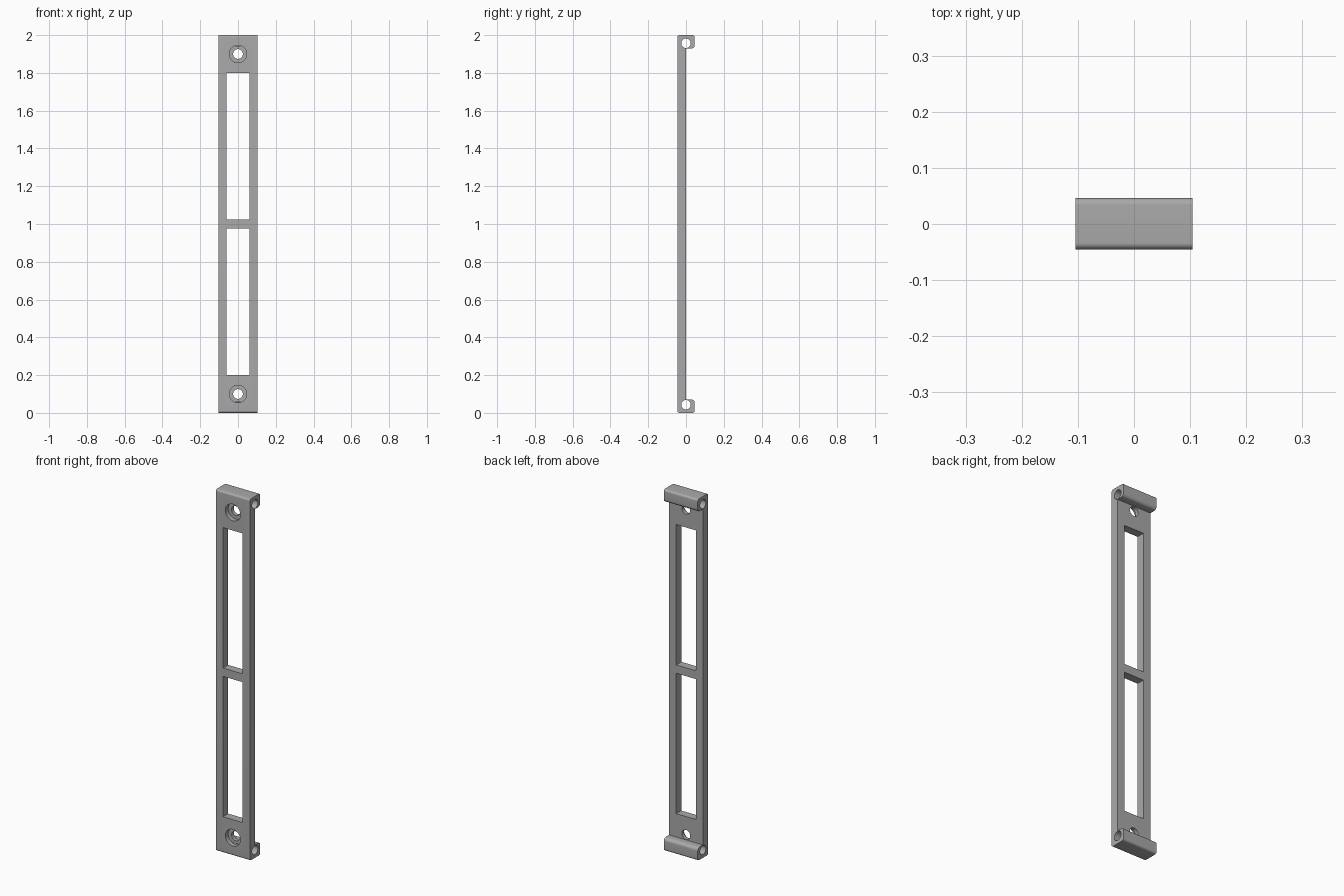
import bpy
import bmesh
from math import pi
from mathutils import Matrix, Vector

cube = bpy.data.objects.get("Cube")
if cube:
    bpy.data.objects.remove(cube, do_unlink=True)

HALF_W, FRONT, BACK, PLATE_BACK = 0.104, -0.045, 0.046, 0.0
LUG = 0.071          # height of each end lug
PIN_Z = 0.043        # pin hole distance from the end
SCREW_Z = 0.1        # screw hole distance from the end

grey = bpy.data.materials.new("plain grey")
grey.use_nodes = True
colour = (0.4, 0.4, 0.4, 1)
grey.diffuse_color = colour
grey.node_tree.nodes["Principled BSDF"].inputs["Base Color"].default_value = colour


def to_object(name, bm):
    bmesh.ops.recalc_face_normals(bm, faces=bm.faces)
    mesh = bpy.data.meshes.new(name)
    bm.to_mesh(mesh)
    bm.free()
    mesh.materials.append(grey)
    obj = bpy.data.objects.new(name, mesh)
    bpy.context.collection.objects.link(obj)
    return obj


def rounded(corners, steps=6):
    """Round each (y, z, radius) right-angle corner of a closed outline."""
    points = []
    for i, (y, z, r) in enumerate(corners):
        p = Vector((y, z))
        if r == 0:
            points.append(p)
            continue
        a = (Vector(corners[i - 1][:2]) - p).normalized() * r
        b = (Vector(corners[(i + 1) % len(corners)][:2]) - p).normalized() * r
        centre = p + a + b
        for s in range(steps + 1):
            d = (-b).lerp(-a, s / steps).normalized() * r
            points.append(centre + d)
    return points


def cylinder(name, radius, depth, matrix):
    bm = bmesh.new()
    bmesh.ops.create_cone(bm, cap_ends=True, segments=40, radius1=radius,
                          radius2=radius, depth=depth, matrix=matrix)
    return to_object(name, bm)


def block(name, size, centre):
    bm = bmesh.new()
    bmesh.ops.create_cube(bm, size=1, matrix=Matrix.Translation(centre) @ Matrix.Diagonal((*size, 1)))
    return to_object(name, bm)


# Side outline: flat plate with a rounded lug at both ends
lower = [(FRONT, 0, 0.011), (BACK, 0, 0.012), (BACK, LUG, 0.018), (PLATE_BACK, LUG, 0)]
upper = [(y, 2 - z, r) for y, z, r in reversed(lower)]
bm = bmesh.new()
face = bm.faces.new([bm.verts.new((-HALF_W, p.x, p.y)) for p in rounded(lower + upper)])
extruded = bmesh.ops.extrude_face_region(bm, geom=[face])
bmesh.ops.translate(bm, vec=(2 * HALF_W, 0, 0),
                    verts=[v for v in extruded["geom"] if isinstance(v, bmesh.types.BMVert)])
bracket = to_object("mounting_bracket", bm)

# Cutters for windows, pin holes and counterbored screw holes, at both ends
cutters = []
along_x = Matrix.Rotation(pi / 2, 4, "Y")
along_y = Matrix.Rotation(pi / 2, 4, "X")
for end, flip in (("lower", False), ("upper", True)):
    def at(y, z):
        return Vector((0, y, 2 - z if flip else z))
    cutters += [
        block(end + "_window_cutter", (0.12, 0.3, 0.777), at(0, 0.5885)),
        cylinder(end + "_pin_cutter", 0.025, 0.5, Matrix.Translation(at(0, PIN_Z)) @ along_x),
        cylinder(end + "_screw_cutter", 0.026, 0.3, Matrix.Translation(at(0, SCREW_Z)) @ along_y),
        cylinder(end + "_counterbore_cutter", 0.046, 0.05, Matrix.Translation(at(FRONT, SCREW_Z)) @ along_y),
    ]

bpy.ops.object.select_all(action="DESELECT")
bracket.select_set(True)
bpy.context.view_layer.objects.active = bracket
for cutter in cutters:
    cutter.hide_render = True
    mod = bracket.modifiers.new(cutter.name, "BOOLEAN")
    mod.operation, mod.solver, mod.object = "DIFFERENCE", "EXACT", cutter
    bpy.ops.object.modifier_apply(modifier=mod.name)
    bpy.data.objects.remove(cutter, do_unlink=True)

bpy.ops.object.shade_smooth_by_angle(angle=pi / 6)
